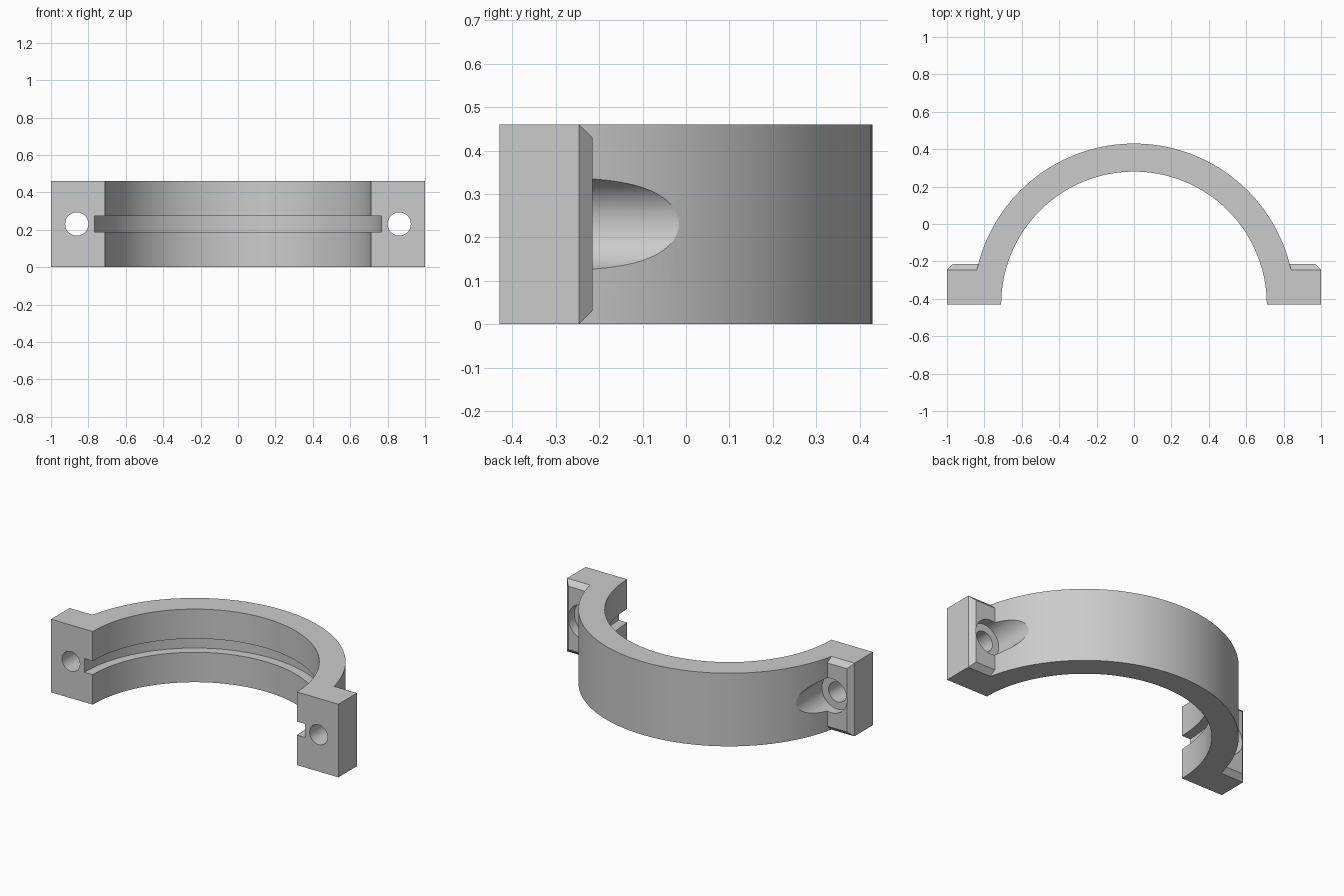
import bpy, bmesh, math
from mathutils import Matrix

H = 0.46            # height of the clamp
FRONT = -0.43       # mating plane, also the arc centre
BACK = -0.215       # rear face of the lugs
BOLT_X, BOLT_Z = 0.862, 0.231

cube = bpy.data.objects.get("Cube")
if cube:
    bpy.data.objects.remove(cube, do_unlink=True)

grey = bpy.data.materials.new("metal grey")
GREY = (0.6, 0.6, 0.6, 1)
grey.use_nodes = True
grey.diffuse_color = GREY
grey.node_tree.nodes["Principled BSDF"].inputs["Base Color"].default_value = GREY


def to_object(name, bm):
    bmesh.ops.recalc_face_normals(bm, faces=bm.faces)
    mesh = bpy.data.meshes.new(name)
    bm.to_mesh(mesh)
    bm.free()
    mesh.materials.append(grey)
    obj = bpy.data.objects.new(name, mesh)
    bpy.context.collection.objects.link(obj)
    return obj


def half_ring():
    """Grooved cross-section swept through half a turn."""
    bm = bmesh.new()
    section = [(0.71, 0), (0.86, 0), (0.86, H), (0.71, H),
               (0.71, 0.274), (0.768, 0.274), (0.768, 0.188), (0.71, 0.188)]
    verts = [bm.verts.new((r, FRONT, z)) for r, z in section]
    edges = [bm.edges.new((v, verts[i - 1])) for i, v in enumerate(verts)]
    bmesh.ops.spin(bm, geom=verts + edges, cent=(0, FRONT, 0), axis=(0, 0, 1),
                   angle=math.pi, steps=96)
    bmesh.ops.holes_fill(bm, edges=[e for e in bm.edges if e.is_boundary], sides=0)
    return to_object("half_ring_clamp", bm)


def lug(name, side):
    """Bolt lug with its three free rear edges chamfered."""
    bm = bmesh.new()
    inner, outer = 0.785, 1.0
    size = (outer - inner, BACK - FRONT, H, 1)
    centre = (side * (inner + outer) / 2, (BACK + FRONT) / 2, H / 2)
    bmesh.ops.create_cube(bm, size=1, matrix=Matrix.Translation(centre) @ Matrix.Diagonal(size))
    rear = [e for e in bm.edges
            if all(v.co.y > BACK - 0.01 for v in e.verts)
            and any(abs(v.co.x) > 0.9 for v in e.verts)]
    bmesh.ops.bevel(bm, geom=rear, offset=0.031, segments=1, affect='EDGES')
    return to_object(name, bm)


def bore(name, side, radius, y0, y1):
    """Cylinder along y at the bolt position."""
    bm = bmesh.new()
    place = Matrix.Translation((side * BOLT_X, (y0 + y1) / 2, BOLT_Z))
    bmesh.ops.create_cone(bm, cap_ends=True, segments=64, radius1=radius, radius2=radius,
                          depth=y1 - y0, matrix=place @ Matrix.Rotation(math.pi / 2, 4, 'X'))
    return to_object(name, bm)


def combine(target, tool, operation):
    mod = target.modifiers.new(tool.name, 'BOOLEAN')
    mod.operation, mod.solver, mod.object = operation, 'EXACT', tool
    bpy.context.view_layer.objects.active = target
    bpy.ops.object.modifier_apply(modifier=mod.name)
    bpy.data.objects.remove(tool, do_unlink=True)


clamp = half_ring()
for side, word in ((1, "left"), (-1, "right")):
    combine(clamp, lug(word + "_lug", side), 'UNION')
    combine(clamp, bore(word + "_bolt_hole", side, 0.062, -0.6, 0), 'DIFFERENCE')
    combine(clamp, bore(word + "_counterbore", side, 0.108, -0.275, 0.3), 'DIFFERENCE')

# Smooth curves, crisp edges
bpy.ops.object.select_all(action='DESELECT')
clamp.select_set(True)
bpy.context.view_layer.objects.active = clamp
bpy.ops.object.shade_smooth_by_angle(angle=math.radians(25))
